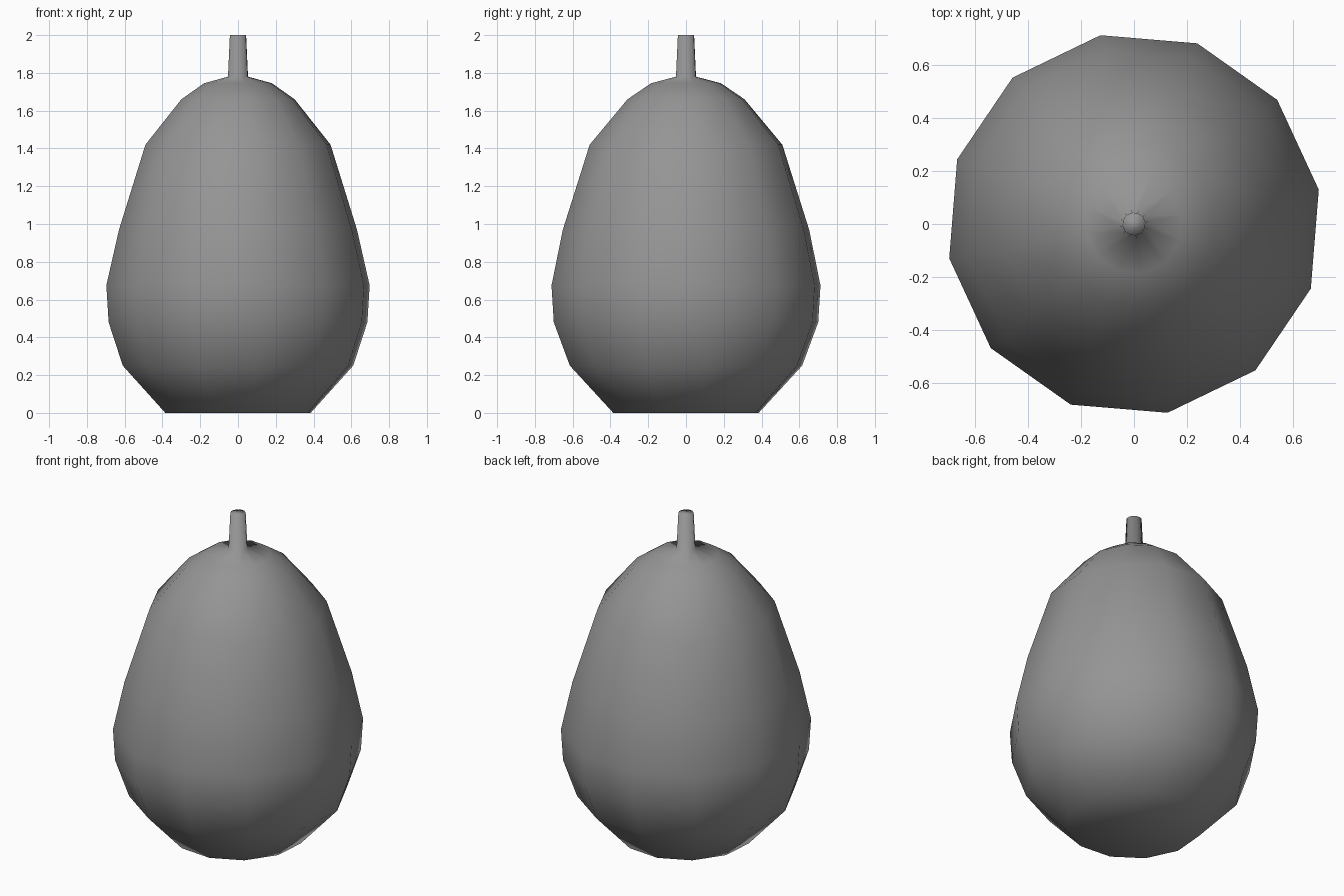
import bpy, bmesh, math

if "Cube" in bpy.data.objects:
    bpy.data.objects.remove(bpy.data.objects["Cube"])

SIDES = 12
TURN = math.radians(10.3)
# silhouette profile: half width in x, half width in y, height
PROFILE = [
    (0.385, 0.385, 0.0), (0.61, 0.615, 0.25), (0.685, 0.70, 0.48),
    (0.697, 0.712, 0.675), (0.63, 0.652, 0.97), (0.49, 0.51, 1.42),
    (0.30, 0.31, 1.66), (0.18, 0.185, 1.745),
    (0.053, 0.053, 1.78), (0.043, 0.043, 2.0),
]

# fruit body and stem as one continuous smooth skin
bm = bmesh.new()
rings = []
k = 1 / math.cos(TURN)
for rx, ry, z in PROFILE:
    ring = []
    for i in range(SIDES):
        a = TURN + 2 * math.pi * i / SIDES
        ring.append(bm.verts.new((rx * k * math.cos(a), ry * k * math.sin(a), z)))
    rings.append(ring)
for lo, hi in zip(rings, rings[1:]):
    for i in range(SIDES):
        j = (i + 1) % SIDES
        bm.faces.new((lo[i], lo[j], hi[j], hi[i]))

# closed base and stem tip
bm.faces.new(list(reversed(rings[0])))
bm.faces.new(rings[-1])
for f in bm.faces:
    f.smooth = True

mesh = bpy.data.meshes.new("fruit")
bm.to_mesh(mesh)
bm.free()
fruit = bpy.data.objects.new("fruit", mesh)
bpy.context.collection.objects.link(fruit)

# dark grey skin
skin = bpy.data.materials.new("dark_grey")
skin.diffuse_color = (0.3, 0.3, 0.3, 1)
skin.use_nodes = True
skin.node_tree.nodes["Principled BSDF"].inputs["Base Color"].default_value = skin.diffuse_color
mesh.materials.append(skin)
